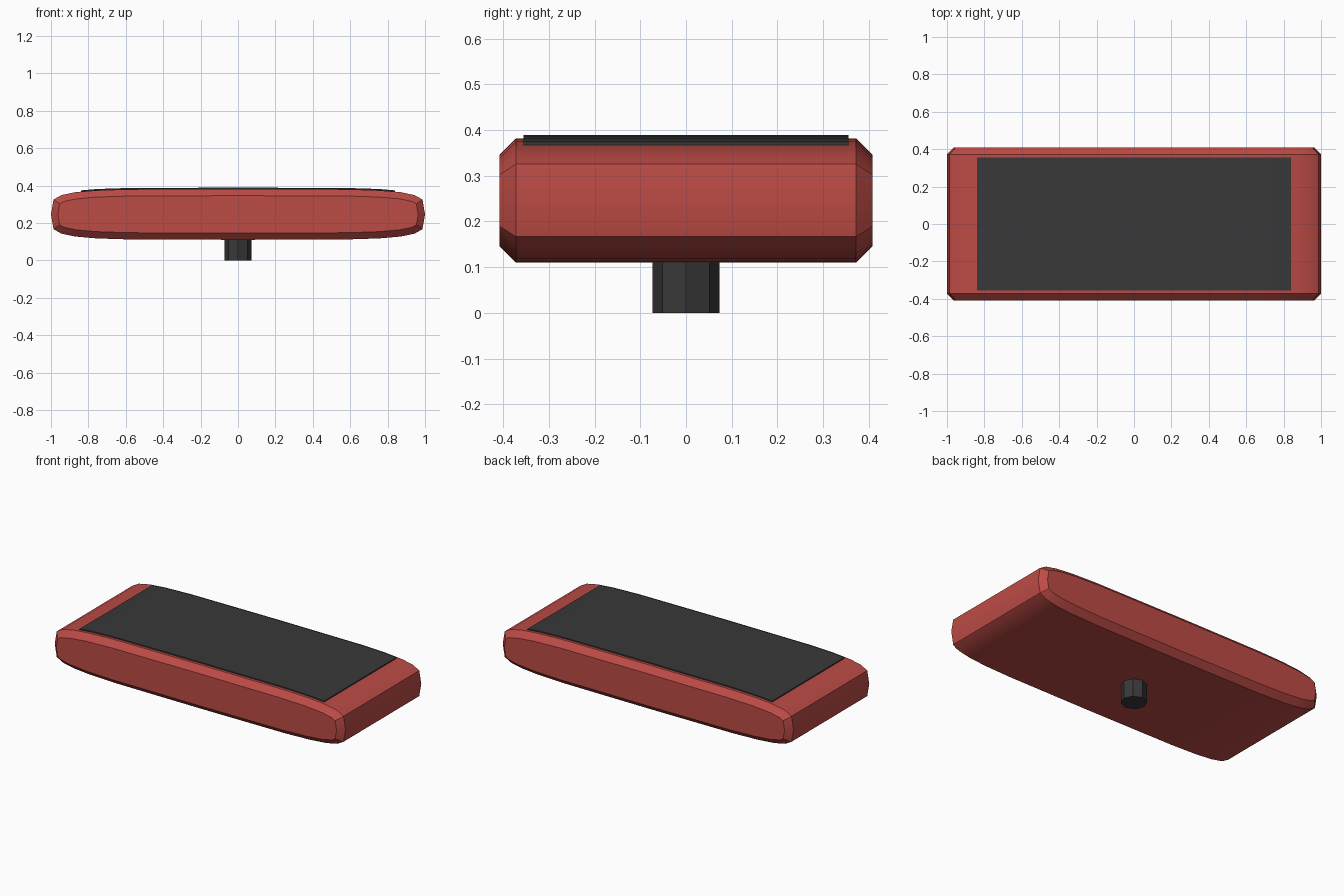
import bpy, bmesh, math

if "Cube" in bpy.data.objects:
    bpy.data.objects.remove(bpy.data.objects["Cube"])

HALF_LEN, HALF_H, MID_Z = 1.0, 0.136, 0.246
HALF_W, CHAMFER, POWER, SIDES = 0.408, 0.036, 5, 24


def material(name, rgb):
    m = bpy.data.materials.new(name)
    m.diffuse_color = (*rgb, 1)
    m.use_nodes = True
    m.node_tree.nodes["Principled BSDF"].inputs["Base Color"].default_value = m.diffuse_color
    return m


def prism(name, profile, half_width, mat, chamfer=0):
    """Extrude an x/z outline along y, optionally chamfering both end rims."""
    bm = bmesh.new()
    front = bm.faces.new([bm.verts.new((x, -half_width, z)) for x, z in profile])
    ext = bmesh.ops.extrude_face_region(bm, geom=[front], use_keep_orig=True)
    moved = [g for g in ext["geom"] if isinstance(g, bmesh.types.BMVert)]
    bmesh.ops.translate(bm, verts=moved, vec=(0, 2 * half_width, 0))
    bmesh.ops.recalc_face_normals(bm, faces=bm.faces[:])
    if chamfer:
        rims = [e for e in bm.edges
                if abs(e.verts[0].co.y - e.verts[1].co.y) < 1e-6]
        bmesh.ops.bevel(bm, geom=rims, offset=chamfer, segments=1,
                        affect='EDGES', clamp_overlap=False)
    me = bpy.data.meshes.new(name)
    bm.to_mesh(me)
    bm.free()
    ob = bpy.data.objects.new(name, me)
    bpy.context.collection.objects.link(ob)
    me.materials.append(mat)
    bpy.ops.object.select_all(action='DESELECT')
    ob.select_set(True)
    bpy.context.view_layer.objects.active = ob
    bpy.ops.object.shade_smooth_by_angle(angle=math.radians(30))
    return ob


def rounded(v):
    return math.copysign(abs(v) ** (2 / POWER), v) if abs(v) > 1e-9 else 0.0


red = material("red_shell", (0.50, 0.07, 0.06))
dark = material("dark_grey", (0.04, 0.04, 0.042))

# Body: superellipse outline with chamfered front and back rims
angles = [2 * math.pi * i / SIDES for i in range(SIDES)]
outline = [(HALF_LEN * rounded(math.cos(a)), MID_Z + HALF_H * rounded(math.sin(a)))
           for a in angles]
prism("body", outline, HALF_W, red, CHAMFER)

# Top pad: thin sheet following the curved top
END = 0.84
end_z = outline[3][1] + (outline[4][1] - outline[3][1]) * (
    (outline[3][0] - END) / (outline[3][0] - outline[4][0]))
top = [(END, end_z)] + outline[4:9] + [(-END, end_z)]
pad = [(x, z + 0.007) for x, z in top] + [(x, z - 0.004) for x, z in reversed(top)]
prism("top_pad", pad, 0.355, dark)

# Stem: eight-sided peg under the body
bpy.ops.mesh.primitive_cylinder_add(vertices=8, radius=0.073, depth=0.13,
                                    location=(0, 0, 0.065))
stem = bpy.context.object
stem.name = "stem"
stem.data.materials.append(dark)
